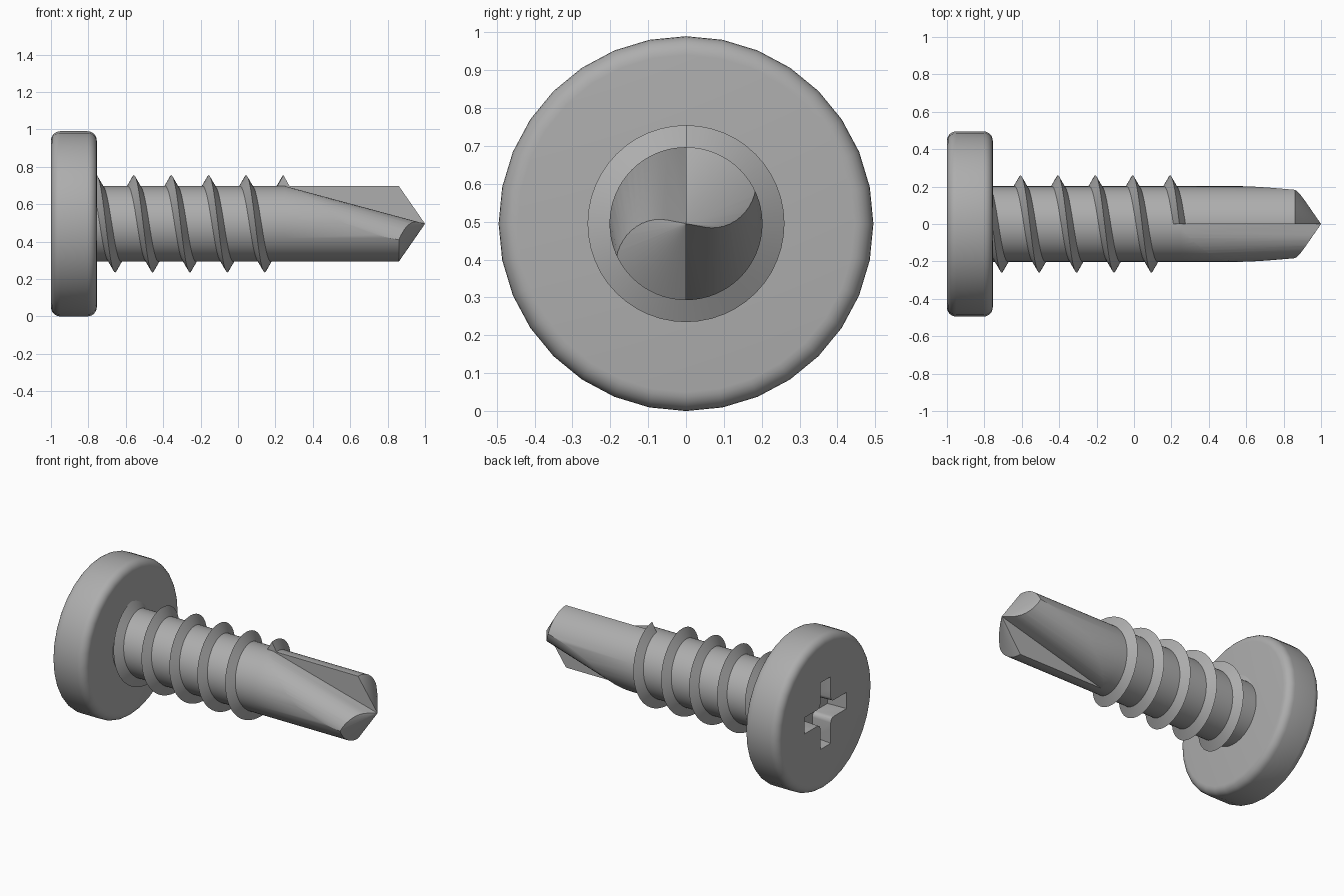
import bpy, bmesh, math
from mathutils import Vector

if "Cube" in bpy.data.objects:
    bpy.data.objects.remove(bpy.data.objects["Cube"])

Z = 0.495          # height of the screw axis
R_HEAD, R_SHANK, R_CREST = 0.495, 0.202, 0.26
PITCH = 0.2

steel = bpy.data.materials.new("dark_steel")
steel.diffuse_color = (0.42, 0.42, 0.42, 1)
steel.use_nodes = True
steel.node_tree.nodes["Principled BSDF"].inputs["Base Color"].default_value = steel.diffuse_color


def add_object(name, bm):
    bmesh.ops.recalc_face_normals(bm, faces=bm.faces)
    mesh = bpy.data.meshes.new(name)
    bm.to_mesh(mesh)
    bm.free()
    mesh.materials.append(steel)
    ob = bpy.data.objects.new(name, mesh)
    bpy.context.collection.objects.link(ob)
    return ob


def lathe(name, profile, segments):
    """Turn (x, radius) points around the screw axis."""
    bm = bmesh.new()
    vs = [bm.verts.new((x, 0, Z + r)) for x, r in profile]
    es = [bm.edges.new(p) for p in zip(vs, vs[1:])]
    bmesh.ops.spin(bm, geom=vs + es, cent=(0, 0, Z), axis=(1, 0, 0),
                   angle=math.tau, steps=segments)
    bmesh.ops.remove_doubles(bm, verts=bm.verts, dist=1e-4)
    return add_object(name, bm)


def loft(name, rings):
    """Skin closed rings of points and cap both ends."""
    bm = bmesh.new()
    rows = [[bm.verts.new(p) for p in ring] for ring in rings]
    n = len(rows[0])
    for a, b in zip(rows, rows[1:]):
        for i in range(n):
            j = (i + 1) % n
            bm.faces.new((a[i], a[j], b[j], b[i]))
    bm.faces.new(rows[0])
    bm.faces.new(rows[-1][::-1])
    return add_object(name, bm)


def activate(ob):
    bpy.ops.object.select_all(action='DESELECT')
    ob.select_set(True)
    bpy.context.view_layer.objects.active = ob


def cut(ob, cutter):
    cutter.hide_render = True
    mod = ob.modifiers.new("cut", 'BOOLEAN')
    mod.operation, mod.solver, mod.object = 'DIFFERENCE', 'EXACT', cutter
    activate(ob)
    bpy.ops.object.modifier_apply(modifier=mod.name)
    bpy.data.objects.remove(cutter, do_unlink=True)


def smooth(ob, degrees=30):
    activate(ob)
    bpy.ops.object.shade_smooth_by_angle(angle=math.radians(degrees))


def arc(cx, cr, rad, a0, a1, steps=6):
    for i in range(steps + 1):
        a = math.radians(a0 + (a1 - a0) * i / steps)
        yield (cx + rad * math.cos(a), cr + rad * math.sin(a))


# Pan head with rounded rims
x0, x1, rim = -1.0, -0.755, 0.05
head = lathe("screw_head",
             [(x0, 0)] + list(arc(x0 + rim, R_HEAD - rim, rim, 180, 90))
             + list(arc(x1 - rim, R_HEAD - rim, rim, 90, 0)) + [(x1, 0)], 32)


# Cross recess with filleted inner corners, slightly tapered
def cross(x, length, width, fillet=0.03):
    quarter = [(length, -width), (length, width)]
    quarter += [(width + fillet - fillet * math.sin(t), width + fillet - fillet * math.cos(t))
                for t in (math.pi / 8 * k for k in range(5))]
    pts = []
    for k in range(4):
        c, s = round(math.cos(k * math.pi / 2)), round(math.sin(k * math.pi / 2))
        pts += [(x, a * c - b * s, Z + a * s + b * c) for a, b in quarter]
    return pts


cut(head, loft("recess_cutter", [cross(-1.05, 0.22, 0.054), cross(-0.87, 0.205, 0.05)]))
smooth(head)

# Shank with conical drill point
shank = lathe("shank_and_drill_point",
              [(-0.8, 0), (-0.8, R_SHANK), (0.25, R_SHANK), (0.86, R_SHANK), (1.0, 0)], 64)


# Two opposite flutes: flat wall on the axis, sloping floor rolling over outward
def flute_ring(x, side):
    h = R_SHANK * (1 - x) / 0.75
    reach = 0.205 - 0.075 * (x - 0.6)      # floor narrows towards the tip
    pts = [(0, h), (0.05, h)]
    for k in range(1, 13):
        t = math.pi / 2 * k / 12
        pts.append((0.05 + (reach - 0.05) * math.sin(t), h - 0.15 * (1 - math.cos(t))))
    pts += [(0.3, h - 0.15), (0.3, 0.4), (0, 0.4)]
    return [(x, -side * u, Z + side * v) for u, v in pts]


for side in (1, -1):
    cut(shank, loft("flute_cutter", [flute_ring(0.2, side), flute_ring(1.1, side)]))
smooth(shank)

# Helical thread: starts inside the head, ends with a flat cut on top
rings = []
steps = 48
for i in range(-steps // 2, 5 * steps + 1):
    a = math.tau * i / steps
    x = -0.757 + PITCH * i / steps
    out = Vector((0, -math.sin(a), math.cos(a)))
    rings.append([Vector((x + dx, 0, Z)) + out * r for dx, r in
                  ((-0.038, R_SHANK - 0.01), (0, R_CREST), (0.038, R_SHANK - 0.01))])
# the buried start may not reach into the recess, so trim it to the head's depth
smooth(loft("thread", rings))
